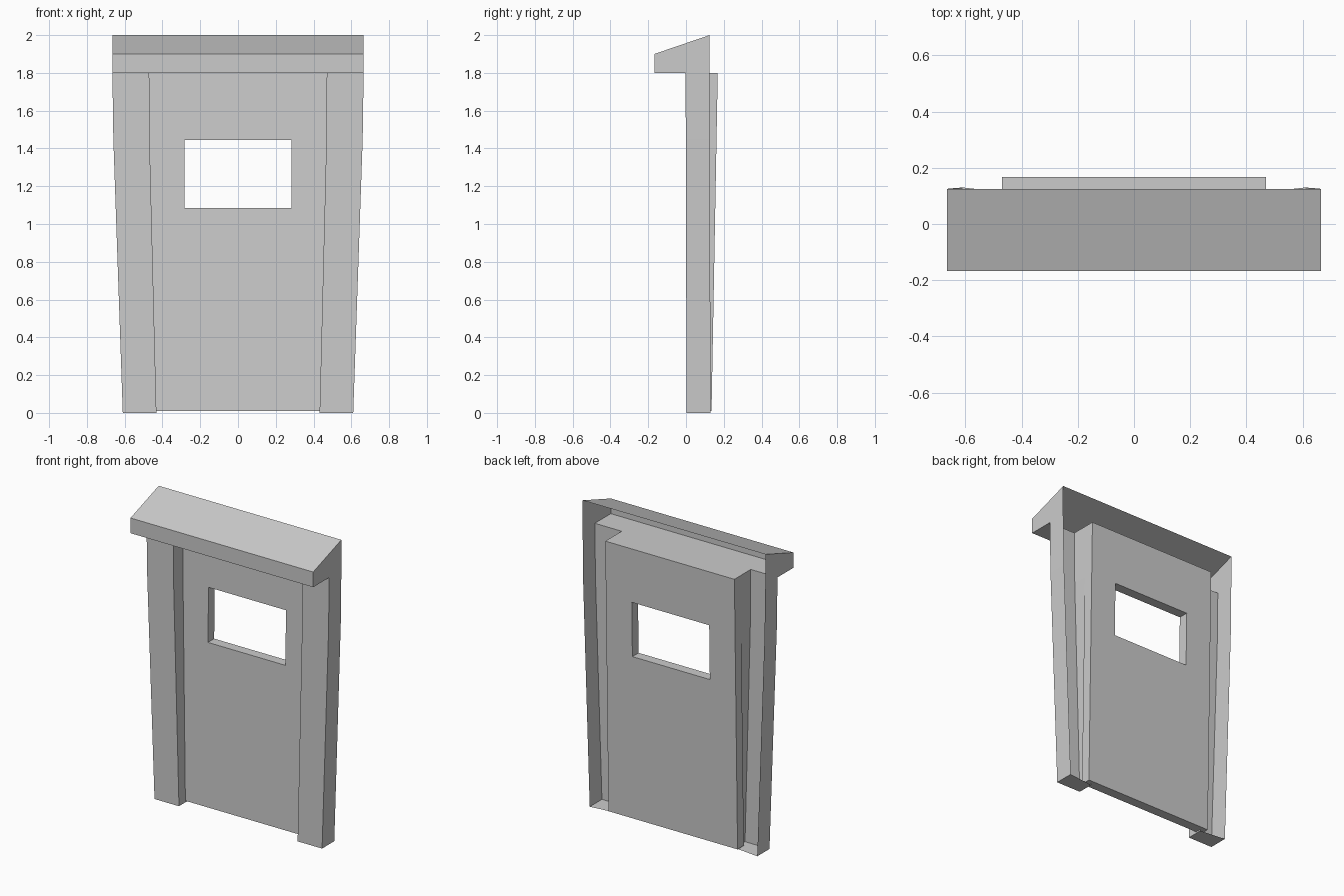
import bpy

if "Cube" in bpy.data.objects:
    bpy.data.objects.remove(bpy.data.objects["Cube"])


def make_mesh(name, verts, faces):
    mesh = bpy.data.meshes.new(name)
    mesh.from_pydata(verts, [], faces)
    mesh.update()
    obj = bpy.data.objects.new(name, mesh)
    bpy.context.collection.objects.link(obj)
    return obj


TOP = 1.8          # height where the roof starts
ROOF_X = 0.665     # half width of roof
INNER_X = 0.47     # half width of panel

# Side post: open-backed shell, U-shaped section lofted through three levels, mirrored
# (z, inner x, outer x, front y, back y)
levels = [(0, 0.432, 0.61, 0.003, 0.13),
          (1.45, 0.468, 0.66, -0.001, 0.126),
          (TOP, INNER_X, ROOF_X, -0.002, 0.125)]
verts, faces = [], [(0, 3, 2, 1)]
for z, xi, xo, yf, yb in levels:
    verts += [(xi, yb - 0.02, z), (xi, yf, z), (xo, yf, z), (xo, yb, z)]
for k in range(len(levels) - 1):
    for i in range(3):
        a = 4 * k + i
        faces.append((a, a + 1, a + 5, a + 4))
post = make_mesh("side_posts", verts, faces)
post.modifiers.new("Mirror", 'MIRROR').use_axis[0] = True


# Leaning door panel with a rectangular window through it
def lean(z):
    return 0.07 + 0.033 * z / TOP


def rect(x, z0, z1, offset):
    return [(sx * x, lean(z) + offset, z)
            for sx, z in ((-1, z0), (1, z0), (1, z1), (-1, z1))]


verts = []
for offset in (0, 0.065):
    verts += rect(INNER_X, 0.01, TOP, offset) + rect(0.282, 1.085, 1.445, offset)
faces = []
for i in range(4):
    j = (i + 1) % 4
    faces += [(i, j, j + 4, i + 4),               # front
              (i + 8, i + 12, j + 12, j + 8),     # back
              (i, i + 8, j + 8, j),               # outer edge
              (i + 4, j + 4, j + 12, i + 12)]     # window reveal
make_mesh("door_panel", verts, faces)

# Sloped roof: open at the back and above the posts
profile = [(-0.002, TOP), (-0.168, TOP), (-0.168, 1.9), (0.125, 2.0), (0.125, TOP)]
n = len(profile)
verts = [(sx * ROOF_X, y, z) for sx in (-1, 1) for y, z in profile]
faces = [(i, i + 1, i + 1 + n, i + n) for i in range(3)]
faces = [f[::-1] for f in faces]
faces += [tuple(range(n))[::-1], tuple(range(n, 2 * n))]
# the end-wall winding follows the outward direction
faces[-2:] = [f[::-1] for f in faces[-2:]]
make_mesh("roof", verts, faces)

# Ceiling strip between the posts, from roof overhang to panel top
y0, y1 = -0.002, lean(TOP)
make_mesh("ceiling", [(-INNER_X, y0, TOP), (-INNER_X, y1, TOP),
                      (INNER_X, y1, TOP), (INNER_X, y0, TOP)], [(0, 1, 2, 3)])
